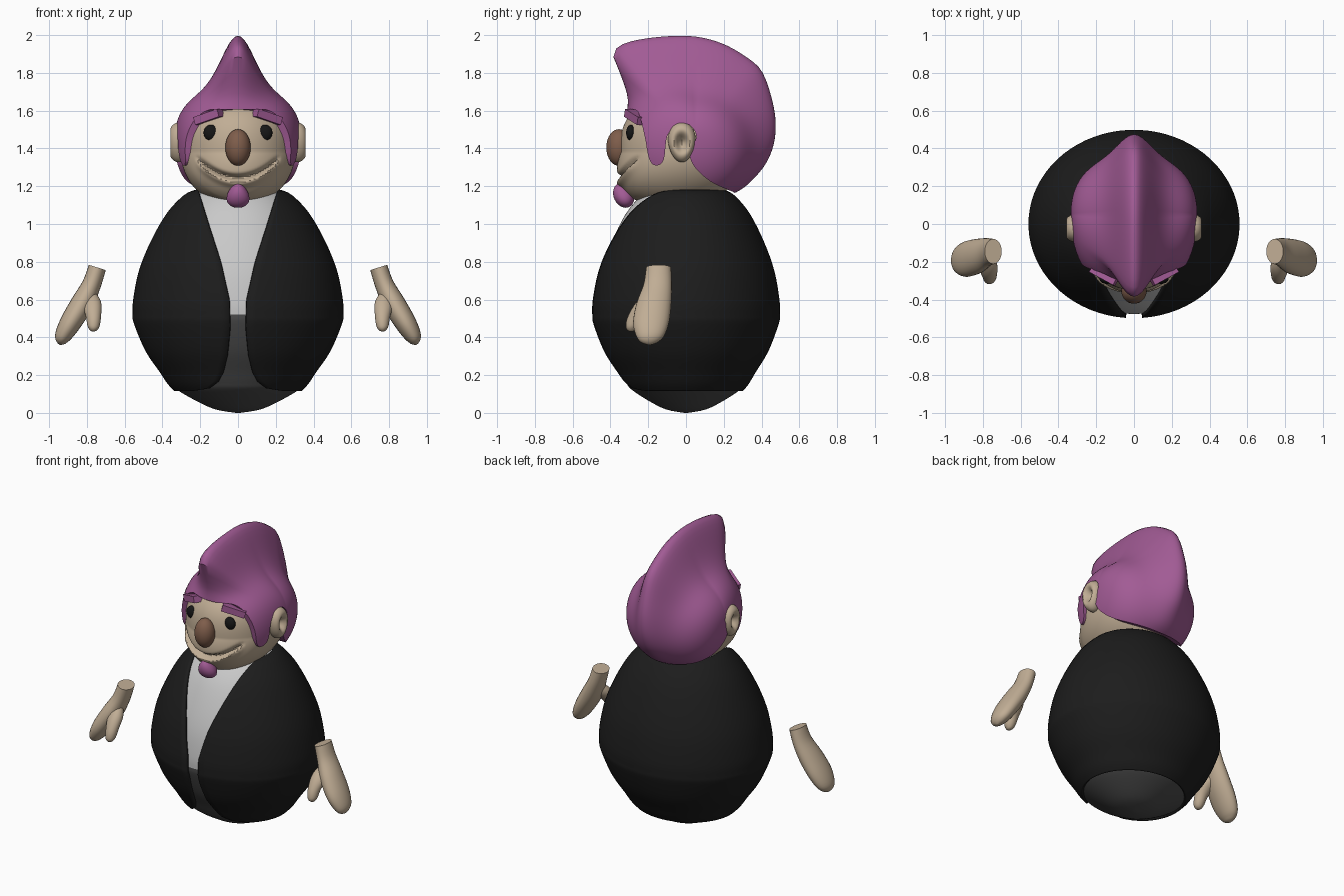
import bpy, bmesh
from math import sin, cos, pi, asin, atan2, hypot, exp, radians
from mathutils import Vector

if "Cube" in bpy.data.objects:
    bpy.data.objects.remove(bpy.data.objects["Cube"])


def material(name, r, g, b):
    m = bpy.data.materials.new(name)
    m.use_nodes = True
    m.diffuse_color = (r, g, b, 1)
    m.node_tree.nodes["Principled BSDF"].inputs["Base Color"].default_value = (r, g, b, 1)
    return m


SKIN = material("skin", .53, .42, .30)
HAIR = material("purple hair", .36, .105, .30)
JACKET = material("black jacket", .012, .012, .012)
SHIRT = material("light grey shirt", .58, .58, .58)
TROUSERS = material("dark grey trousers", .07, .07, .07)
NOSE = material("brown nose", .21, .11, .07)
EYE = material("black eyes", .008, .008, .008)


def smooth(pts, n=4, closed=False):
    """Catmull-Rom curve through points of any dimension."""
    pts = [Vector(p) for p in pts]
    k, out = len(pts), []
    pick = (lambda i: pts[i % k]) if closed else (lambda i: pts[max(0, min(k - 1, i))])
    for i in range(k if closed else k - 1):
        a, b, c, d = (pick(i + j) for j in (-1, 0, 1, 2))
        for j in range(n):
            t = j / n
            out.append(b + (c - a) * (t / 2) + (2 * a - 5 * b + 4 * c - d) * (t * t / 2)
                       + (3 * b - a - 3 * c + d) * (t ** 3 / 2))
    return out if closed else out + [pts[-1]]


def interp(x, table):
    for (x0, v0), (x1, v1) in zip(table, table[1:]):
        if x <= x1:
            return v0 + (v1 - v0) * max(0, (x - x0) / max(x1 - x0, 1e-6))
    return table[-1][1]


def finish(name, bm, *mats, angle=40):
    bmesh.ops.recalc_face_normals(bm, faces=bm.faces[:])
    me = bpy.data.meshes.new(name)
    bm.to_mesh(me)
    bm.free()
    for m in mats:
        me.materials.append(m)
    me.shade_smooth()
    me.set_sharp_from_angle(angle=radians(angle))
    ob = bpy.data.objects.new(name, me)
    bpy.context.scene.collection.objects.link(ob)
    return ob


def blob(name, mat, loc, size, shape=None, u=32, v=20):
    """Ellipsoid, optionally reshaped by a rule on the unit sphere."""
    bm = bmesh.new()
    bmesh.ops.create_uvsphere(bm, u_segments=u, v_segments=v, radius=1)
    for w in bm.verts:
        p = shape(w.co.copy()) if shape else w.co
        w.co = Vector(loc) + Vector(a * b for a, b in zip(p, size))
    return finish(name, bm, mat)


def loft(name, rings, *mats, wrap=True, caps=True):
    bm = bmesh.new()
    rows = [[bm.verts.new(p) for p in ring] for ring in rings]
    n = len(rows[0])
    for a, b in zip(rows, rows[1:]):
        for i in range(n if wrap else n - 1):
            j = (i + 1) % n
            bm.faces.new((a[i], a[j], b[j], b[i]))
    if caps:
        bm.faces.new(rows[0])
        bm.faces.new(rows[-1])
    return finish(name, bm, *mats)


# Egg-shaped body: (radius, height) profile shared by body and jacket
DEPTH = .89
lower = [(.01, 0), (.12, .018), (.22, .06)]
upper = [(.33, .122), (.365, .16), (.405, .22), (.48, .33), (.54, .47), (.548, .52), (.545, .6),
         (.515, .75), (.455, .9), (.37, 1.05), (.28, 1.145), (.22, 1.172)]


def ring(r, z, start=0.0, n=64, wrap=True):
    span = 2 * pi - 2 * start
    angles = [start + span * i / (n if wrap else n - 1) for i in range(n)]
    return [(r * sin(a), -DEPTH * r * cos(a), z) for a in angles]


body = loft("body", [ring(r * .975, z) for r, z in smooth(lower + upper)], TROUSERS, SHIRT)
for f in body.data.polygons:
    f.material_index = int(f.center.z > .52)

# Jacket shell, open at the front with rounded lower corners
opening = [(.122, .24), (.135, .15), (.17, .1), (.22, .075), (.3, .055), (.45, .04),
           (.6, .045), (.8, .09), (1, .155), (1.18, .21)]
jacket = loft("jacket", [ring(r, z, asin(min(.95, interp(z, opening) / r)), 72, False)
                         for r, z in smooth(upper)], JACKET, wrap=False, caps=False)
shell = jacket.modifiers.new("thickness", "SOLIDIFY")
shell.thickness, shell.offset = .02, 0


# Head with a forward jaw and a carved smile
def head_shape(p):
    if p.z > 0:
        flat = hypot(p.x, p.y)
        k = (1 - min(1, p.z) ** 2.6) ** (1 / 2.6) / flat if flat > 1e-5 else 1
        p.x, p.y = p.x * k, p.y * k
    x, y, z = p.x * .303, p.y * .33, p.z * .29 + 1.38
    y -= .10 * max(0, -p.z) * max(0, min(1, .5 - 3 * y))
    if y < -.1:
        d = z - (1.235 + 2.2 * x * x)
        mask = max(0, min(1, (.225 - abs(x)) / .04))
        y += mask * (.035 * exp(-((d - .012) / .013) ** 2) - .018 * exp(-((d + .02) / .02) ** 2))
    return Vector((x, y - .02, z))


blob("head", SKIN, (0, 0, 0), (1, 1, 1), head_shape, 128, 110)

# Hair: rounded cap blended into a tall crest that follows a side outline
CY, CZ, HALF = .05, 1.45, .335
outline = [(.475, 1.52), (.455, 1.66), (.4, 1.81), (.31, 1.89), (.18, 1.96), (.02, 1.995),
           (-.19, 1.985), (-.34, 1.95), (-.385, 1.89), (-.35, 1.8), (-.31, 1.68), (-.31, 1.58),
           (-.3, 1.4), (-.2, 1.2), (.05, 1.12), (.26, 1.165), (.39, 1.275), (.455, 1.39)]
crest = sorted((atan2(z - CZ, y - CY) % (2 * pi), hypot(y - CY, z - CZ))
               for y, z in smooth(outline, 5, True))
crest = [(crest[-1][0] - 2 * pi, crest[-1][1])] + crest + [(crest[0][0] + 2 * pi, crest[0][1])]


def hair_shape(p):
    s, t = p.z, atan2(p.y, p.x) % (2 * pi)
    x = s * HALF
    base = .30 + .1 * max(0, -cos(t)) - .05 * max(0, sin(t)) + .05 * max(0, -sin(t))
    r = base * max(0, 1 - abs(s) ** 2.6) ** .45
    r += (interp(t, crest) - base) * exp(-(x / .12) ** 2)
    return Vector((x, CY + r * cos(t), CZ + r * sin(t)))


hair = blob("hair", HAIR, (0, 0, 0), (1, 1, 1), hair_shape, 96, 64)

# Trim the hair to its hairline: fringe, sideburn, ear notch and nape
hairline = [(-.31, 1.605), (-.255, 1.595), (-.22, 1.47), (-.195, 1.345), (-.16, 1.31), (-.118, 1.34),
            (-.098, 1.47), (-.035, 1.53), (.025, 1.52), (.055, 1.46), (.02, 1.39), (.04, 1.31),
            (.13, 1.225), (.25, 1.17)]
edge = [(-.7, 1.605)] + [tuple(p) for p in smooth(hairline)] + [(.35, 1.1), (.7, 1.1), (.7, 2.2), (-.7, 2.2)]
cutter = loft("hair_cutter", [[(x, y, z) for y, z in edge] for x in (-.6, .6)], HAIR)
cutter.hide_render = True
trim = hair.modifiers.new("hairline", "BOOLEAN")
trim.operation, trim.object, trim.solver = "INTERSECT", cutter, "EXACT"
bpy.context.view_layer.update()
trimmed = bpy.data.meshes.new_from_object(hair.evaluated_get(bpy.context.evaluated_depsgraph_get()))
hair.modifiers.clear()
hair.data = trimmed
trimmed.set_sharp_from_angle(angle=radians(40))
bpy.data.objects.remove(cutter)

# Nose and goatee
blob("nose", NOSE, (0, -.355, 1.405), (.067, .067, .097))
blob("goatee", HAIR, (0, -.33, 1.152), (.058, .055, .066),
     lambda p: Vector((p.x * (1 - .3 * p.z), p.y - .2 * p.z, p.z)))


def ear_shape(p, side):
    dent = 1 - 1.1 * exp(-(p.y ** 2 + p.z ** 2) / .2) if p.x * side > 0 else 1
    return Vector((p.x * dent, p.y * (1 + .15 * p.z), p.z))


# Hand sections: x, y, z, thin radius, wide radius
palm = [(.745, -.145, .77, .047, .066), (.775, -.15, .68, .05, .075), (.825, -.17, .58, .06, .092),
        (.885, -.185, .48, .057, .095), (.925, -.19, .41, .045, .075), (.938, -.195, .375, .027, .045),
        (.942, -.195, .36, .004, .006)]
thumb = [(.80, -.17, .64, .03, .03), (.775, -.215, .58, .05, .052), (.765, -.265, .51, .04, .043),
         (.765, -.285, .46, .032, .034), (.766, -.29, .437, .018, .02), (.766, -.29, .43, .003, .003)]


def limb(name, sections, side):
    path = smooth(sections, 4)
    rings = []
    for i, s in enumerate(path):
        a, b = path[max(0, i - 1)], path[min(len(path) - 1, i + 1)]
        thin = Vector((a[2] - b[2], 0, b[0] - a[0])).normalized() * s[3]
        rings.append([((s[0] + thin.x * cos(q)) * side, s[1] + s[4] * sin(q), s[2] + thin.z * cos(q))
                      for q in (2 * pi * k / 24 for k in range(24))])
    loft(name, rings, SKIN)


# Mirrored parts
for label, side in (("left", 1), ("right", -1)):
    blob(label + "_eye", EYE, (side * .143, -.292, 1.483), (.039, .025, .042))
    blob(label + "_ear", SKIN, (side * .312, -.022, 1.432), (.07, .072, .105),
         lambda p: ear_shape(p, side), 40, 32)
    bm = bmesh.new()
    bmesh.ops.create_cube(bm, size=1)
    for w in bm.verts:
        w.co = Vector((w.co.x * .15, w.co.y * .06, w.co.z * .043))
    brow = finish(label + "_eyebrow", bm, HAIR, angle=30)
    brow.location = (side * .155, -.265, 1.567)
    brow.rotation_euler = (0, side * .3, side * .5)
    limb(label + "_hand", palm, side)
    limb(label + "_thumb", thumb, side)
